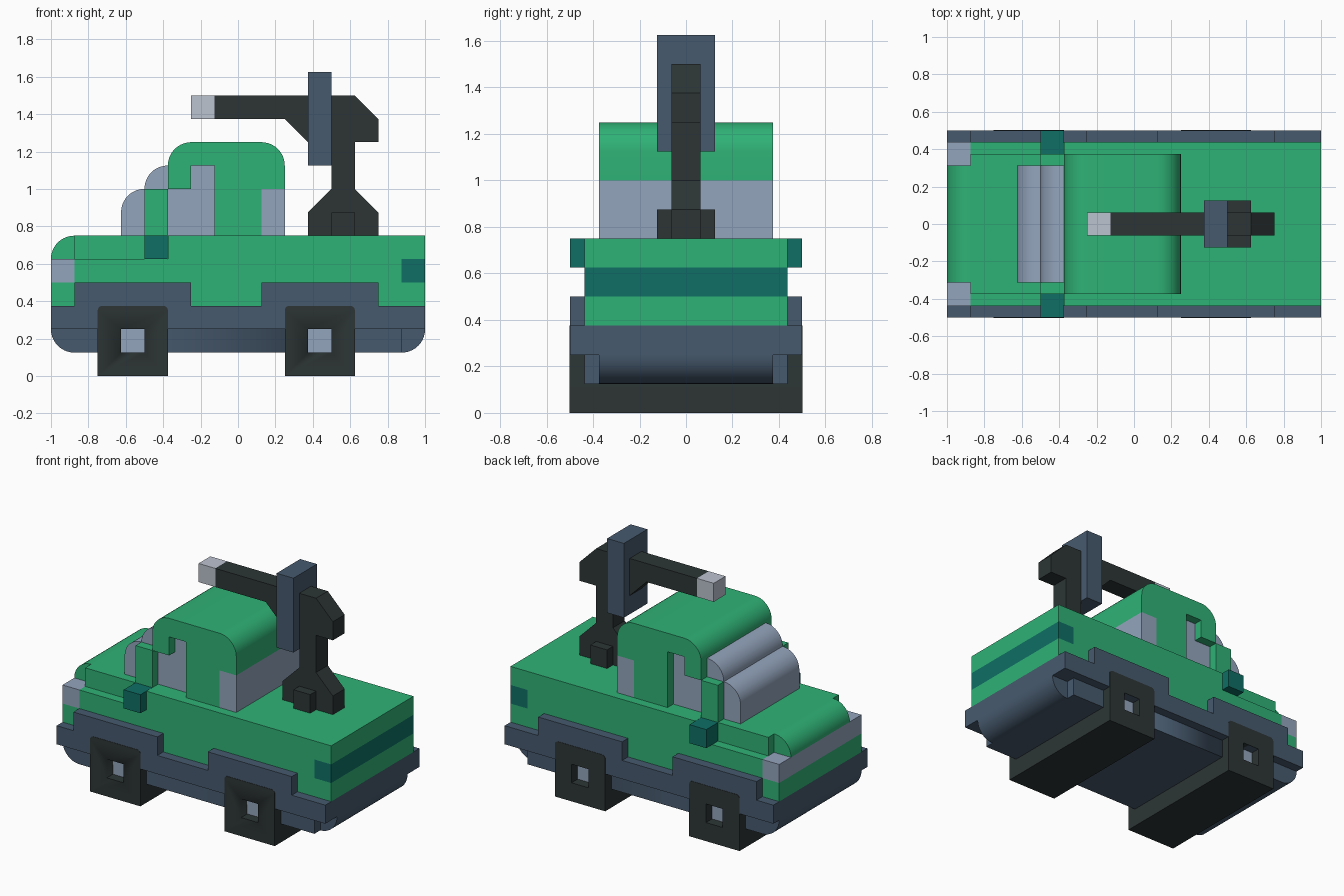
import bpy, bmesh, math
from mathutils import Vector

if "Cube" in bpy.data.objects:
    bpy.data.objects.remove(bpy.data.objects["Cube"])


def material(name, rgb):
    lin = [(c / 255 / 12.92) if c < 10 else ((c / 255 + 0.055) / 1.055) ** 2.4 for c in rgb]
    m = bpy.data.materials.new(name)
    m.diffuse_color = (*lin, 1)
    m.use_nodes = True
    m.node_tree.nodes["Principled BSDF"].inputs["Base Color"].default_value = m.diffuse_color
    return m


GREEN = material("body green", (47, 178, 118))
TEAL = material("dark teal", (14, 111, 101))
SLATE = material("slate blue", (71, 90, 110))
GLASS = material("glass grey", (148, 165, 189))
DARK = material("charcoal", (45, 53, 53))
LIGHT = material("light grey", (188, 195, 207))
R = 0.125


def rounded(pts, steps=10):
    """Expand (x, z, radius) corners into arcs."""
    out = []
    for i, p in enumerate(pts):
        c = Vector(p[:2])
        if len(p) == 2:
            out.append(c)
            continue
        a = (Vector(pts[i - 1][:2]) - c).normalized()
        b = (Vector(pts[(i + 1) % len(pts)][:2]) - c).normalized()
        for k in range(steps + 1):
            t = k / steps * math.pi / 2
            out.append(c + p[2] * (a * (1 - math.sin(t)) + b * (1 - math.cos(t))))
    return out


def prism(name, pts, y0, y1, mat):
    """Extrude a front-view profile from y0 to y1."""
    bm = bmesh.new()
    face = bm.faces.new([bm.verts.new((p.x, y0, p.y)) for p in rounded(pts)])
    ext = bmesh.ops.extrude_face_region(bm, geom=[face])
    for v in ext["geom"]:
        if isinstance(v, bmesh.types.BMVert):
            v.co.y = y1
    bmesh.ops.recalc_face_normals(bm, faces=bm.faces)
    for f in bm.faces:
        f.smooth = True
    me = bpy.data.meshes.new(name)
    bm.to_mesh(me)
    bm.free()
    me.set_sharp_from_angle(angle=math.radians(30))
    me.materials.append(mat)
    ob = bpy.data.objects.new(name, me)
    bpy.context.collection.objects.link(ob)
    return ob


def centred(name, pts, half, mat):
    return prism(name, pts, -half, half, mat)


def pair(name, pts, y0, y1, mat):
    prism("left_" + name, pts, y0, y1, mat)
    prism("right_" + name, pts, -y1, -y0, mat)


def rect(x0, x1, z0, z1):
    return [(x0, z0), (x1, z0), (x1, z1), (x0, z1)]


# Chassis: wide band, narrower belly, rounded tail
centred("chassis_band", rect(-1, 1, 0.25, 0.375), 0.5, SLATE)
centred("chassis_belly", [(-1, 0.125, R), (0.875, 0.125), (0.875, 0.25), (-1, 0.25)], 0.4375, SLATE)
centred("chassis_tail", [(0.875, 0.125), (1, 0.125, R - 0.001), (1, 0.25), (0.875, 0.25)], 0.375, SLATE)
for end, x0, x1 in (("front", -0.875, -0.25), ("rear", 0.125, 0.75)):
    pair(end + "_wheel_arch", rect(x0, x1, 0.375, 0.5), 0.4375, 0.5, SLATE)

# Wheels with square recessed hubs
for end, x in (("front", -0.5625), ("rear", 0.4375)):
    w = 0.1875
    tyre = centred(end + "_wheels", [(x - w, 0), (x + w, 0), (x + w, 0.375, 0.025),
                                     (x - w, 0.375, 0.025)], 0.502, DARK)
    hole = rect(x - 0.0625, x + 0.0625, 0.125, 0.25)
    cutter = centred(end + "_hub_cutter", hole, 0.6, DARK)
    cutter.hide_render = True
    cutter.hide_set(True)
    cut = tyre.modifiers.new("hub hole", "BOOLEAN")
    cut.operation, cut.object, cut.solver = "DIFFERENCE", cutter, "EXACT"
    centred(end + "_hubs", hole, 0.4375, GLASS)
    # Chassis band and belly also need the hub opening
    for part in ("chassis_band", "chassis_belly"):
        cut = bpy.data.objects[part].modifiers.new("hub hole", "BOOLEAN")
        cut.operation, cut.object, cut.solver = "DIFFERENCE", cutter, "EXACT"

# Body, headlights, tail lamp strip
centred("lower_body", rect(-1, 1, 0.375, 0.5), 0.4375, GREEN)
centred("middle_body", rect(-0.875, 0.875, 0.5, 0.625), 0.4375, GREEN)
centred("headlight_strip", rect(-1, -0.875, 0.5, 0.625), 0.4375, GLASS)
centred("tail_lamp_strip", rect(0.875, 1, 0.5, 0.625), 0.4375, TEAL)
centred("deck", rect(-0.375, 1, 0.625, 0.75), 0.4375, GREEN)
centred("hood", rect(-0.875, -0.375, 0.625, 0.75), 0.375, GREEN)
centred("hood_nose", [(-1, 0.625), (-0.875, 0.625), (-0.875, 0.75), (-1, 0.75, R - 0.001)], 0.3125, GREEN)
pair("mirror", rect(-0.5, -0.375, 0.625, 0.75), 0.375, 0.5, TEAL)
for o in ("left_mirror", "right_mirror"):
    # Slightly proud so its rear part wins over the deck side
    bpy.data.objects[o].location.x = -0.001

# Cab: inner core, side panels with window cut-outs, glass
centred("cab_roof", [(-0.375, 1), (0.25, 1), (0.25, 1.25, R), (-0.375, 1.25, R)], 0.3125, GREEN)
centred("cab_core", rect(-0.125, 0.125, 0.75, 1), 0.3125, GREEN)
pair("cab_side", [(-0.375, 1), (-0.25, 1), (-0.25, 1.125), (-0.125, 1.125), (-0.125, 0.75),
                  (0.125, 0.75), (0.125, 1), (0.25, 1), (0.25, 1.25, R), (-0.375, 1.25, R)],
     0.3125, 0.375, GREEN)
pair("front_pillar", rect(-0.5, -0.375, 0.75, 1), 0.3125, 0.375, GREEN)
centred("side_windows", rect(-0.375, -0.125, 0.75, 1.125), 0.3135, GLASS)
centred("rear_window", rect(0.125, 0.25, 0.75, 1), 0.375, GLASS)
centred("lower_windscreen", [(-0.625, 0.75), (-0.5, 0.75), (-0.5, 1), (-0.625, 1, R - 0.001)], 0.3125, GLASS)
centred("upper_windscreen", [(-0.5, 0.75), (-0.375, 0.75), (-0.375, 1.125), (-0.5, 1.125, R - 0.001)],
        0.3125, GLASS)

# Crane
centred("crane_arm", [(0.375, 0.75), (0.75, 0.75), (0.75, 0.875), (0.625, 1), (0.625, 1.25),
                      (0.75, 1.25), (0.75, 1.375), (0.625, 1.5), (-0.125, 1.5), (-0.125, 1.375),
                      (0.25, 1.375), (0.375, 1.25), (0.5, 1.25), (0.5, 1), (0.375, 0.875)],
        0.0625, DARK)
centred("crane_foot", rect(0.5, 0.625, 0.75, 0.875), 0.125, DARK)
centred("crane_plate", rect(0.375, 0.5, 1.125, 1.625), 0.125, SLATE)
centred("crane_tip", rect(-0.25, -0.125, 1.375, 1.5), 0.0625, LIGHT)
